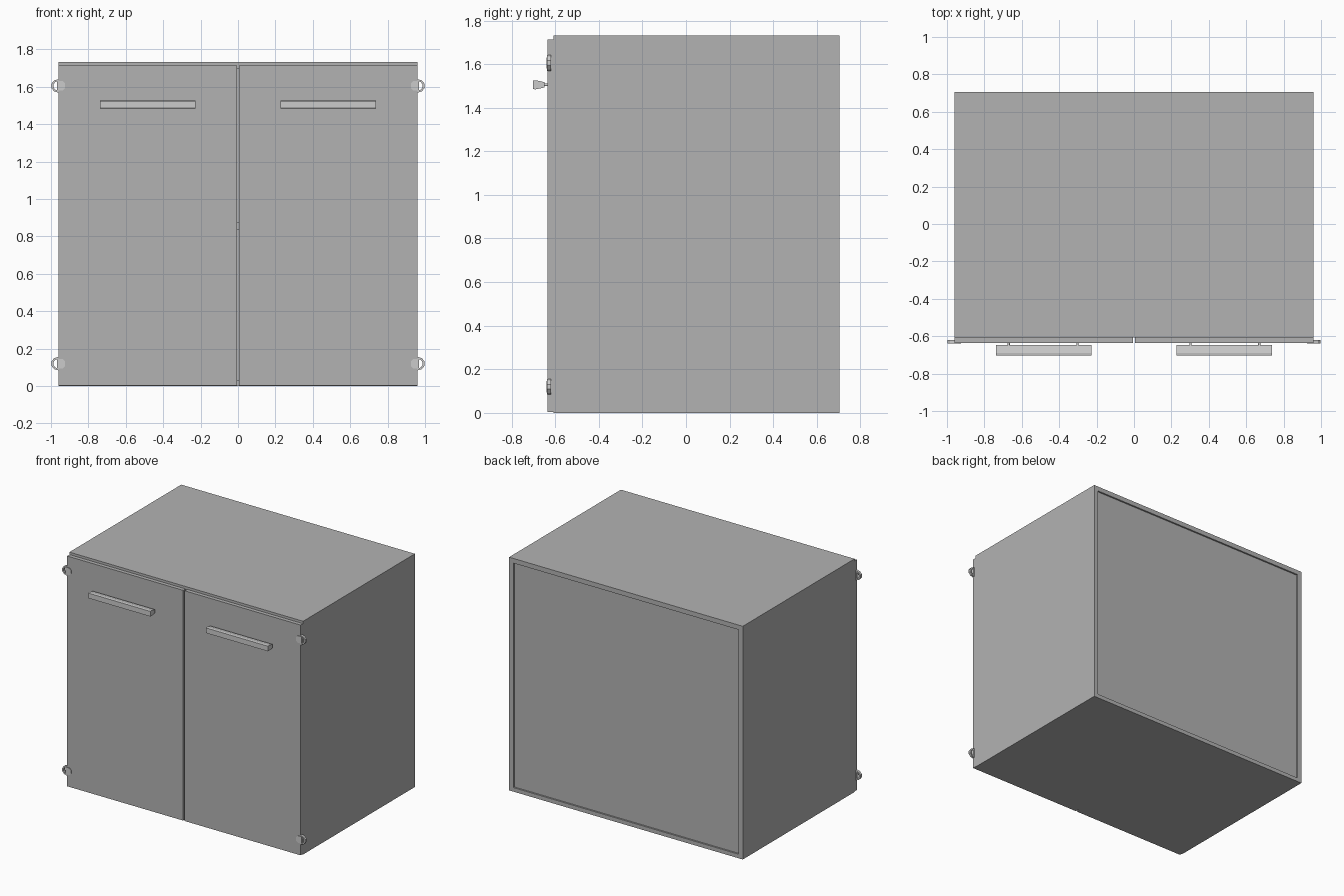
import bpy, bmesh, math
from mathutils import Vector

if "Cube" in bpy.data.objects:
    bpy.data.objects.remove(bpy.data.objects["Cube"])

# Darker grey for the cabinet; handles and hinges stay plain light grey
dark = bpy.data.materials.new("dark_grey")
dark.diffuse_color = (0.45, 0.45, 0.45, 1)
dark.use_nodes = True
dark.node_tree.nodes["Principled BSDF"].inputs["Base Color"].default_value = dark.diffuse_color


def finish(name, bm, mat=None):
    bmesh.ops.recalc_face_normals(bm, faces=bm.faces)
    me = bpy.data.meshes.new(name)
    bm.to_mesh(me)
    bm.free()
    if mat:
        me.materials.append(mat)
    ob = bpy.data.objects.new(name, me)
    bpy.context.collection.objects.link(ob)
    return ob


def box(name, x, y, z):
    bm = bmesh.new()
    bmesh.ops.create_cube(bm, size=1)
    for v in bm.verts:
        v.co = Vector((sum(r) / 2 + c * (r[1] - r[0]) for r, c in zip((x, y, z), v.co)))
    return finish(name, bm, dark)


def prism(name, points, offset):
    """Closed solid: an outline swept along an offset vector."""
    bm = bmesh.new()
    a = [bm.verts.new(p) for p in points]
    b = [bm.verts.new(Vector(p) + Vector(offset)) for p in points]
    bm.faces.new(a)
    bm.faces.new(b[::-1])
    for i in range(len(a)):
        bm.faces.new((a[i - 1], a[i], b[i], b[i - 1]))
    return finish(name, bm)


W, F, B, H, T = 0.96, -0.607, 0.705, 1.732, 0.03

# Carcass panels, recessed back and inner shelf
box("top_panel", (-W, W), (F, B), (H - 0.035, H))
box("bottom_panel", (-W, W), (F, B), (0, T))
box("shelf", (-W + T, W - T), (F + 0.02, B - 0.04), (0.835, 0.875))
box("back_panel", (-W + 0.035, W - 0.035), (B - 0.03, B - 0.012), (T, H - 0.035))

for s, side in ((-1, "left"), (1, "right")):
    box(side + "_side_panel", sorted((s * (W - 0.035), s * W)), (F, B), (T, H - 0.035))

    # Door
    box(side + "_door", sorted((s * 0.006, s * 0.959)), (-0.635, F), (0.004, 1.714))

    # Handle: wedge-section bar on two round posts
    section = [(-0.703, 1.486), (-0.703, 1.524), (-0.69, 1.526),
               (-0.648, 1.517), (-0.648, 1.493), (-0.69, 1.484)]
    prism(side + "_handle_bar", [(s * 0.228, y, z) for y, z in section], (s * 0.51, 0, 0))
    for x in (0.302, 0.67):
        ring = [math.tau * i / 12 for i in range(12)]
        prism(side + "_handle_post",
              [(s * x + 0.006 * math.cos(a), -0.652, 1.505 + 0.006 * math.sin(a)) for a in ring],
              (0, 0.02, 0))

    # Hinges: faceted half ring outside, plate on the door
    for z in (0.12, 1.605):
        arc = [math.radians(-90 + 36 * i) for i in range(6)]
        outline = [(0.04 * math.cos(a), 0.036 * math.sin(a)) for a in arc]
        outline += [(0.028 * math.cos(a), 0.026 * math.sin(a)) for a in reversed(arc)]
        prism(side + "_hinge_loop", [(s * (W + u), -0.638, z + v) for u, v in outline], (0, 0.018, 0))
        plate = [(0.008, -0.026), (0.008, 0.026), (-0.022, 0.026),
                 (-0.036, 0.012), (-0.036, -0.012), (-0.022, -0.026)]
        prism(side + "_hinge_plate", [(s * (W + u), -0.64, z + v) for u, v in plate], (0, 0.02, 0))
